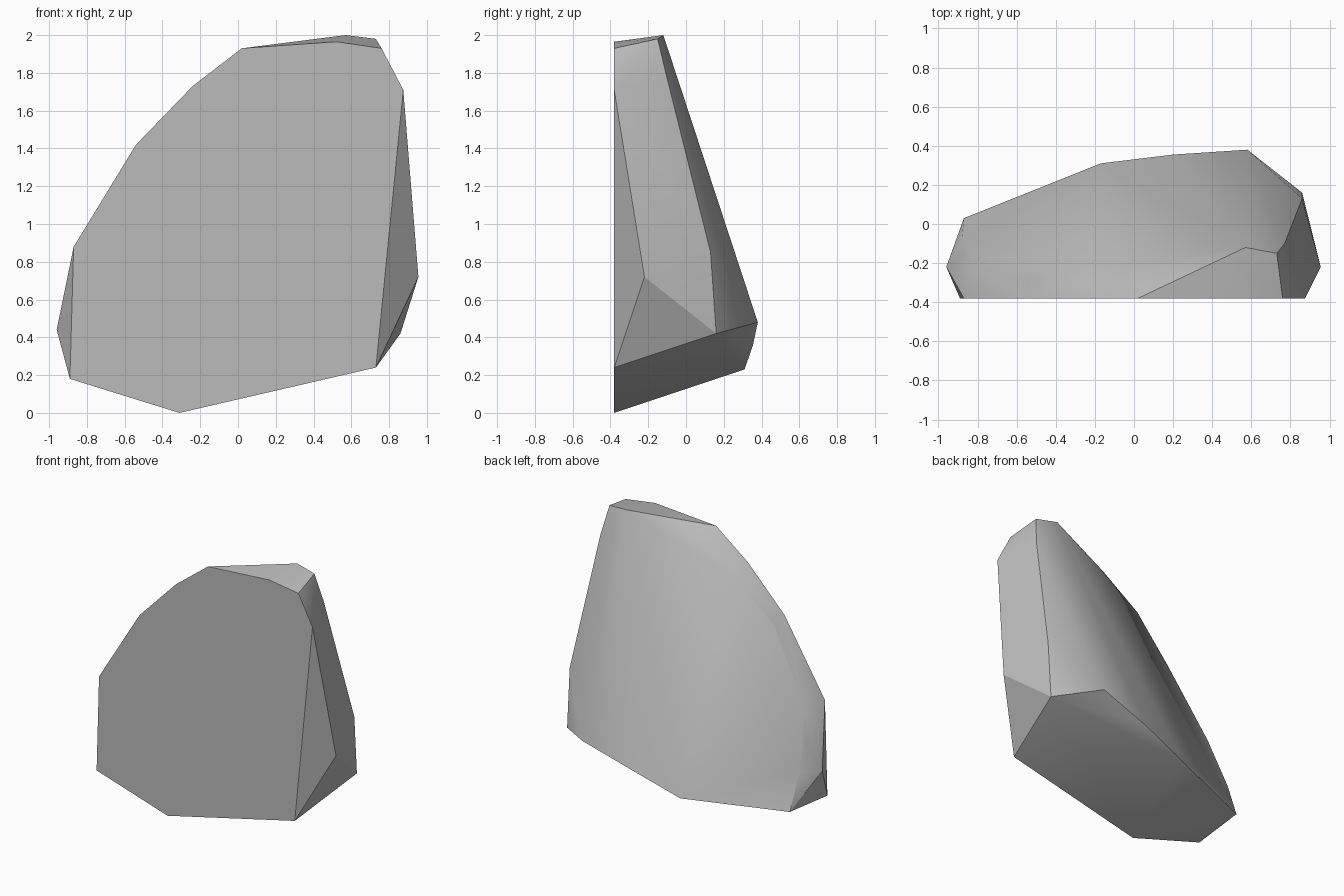
import bpy
import bmesh
import math

default_cube = bpy.data.objects.get("Cube")
if default_cube:
    bpy.data.objects.remove(default_cube, do_unlink=True)

FRONT_Y = -0.38

# Flat front face, as an outline in x and z
front_outline = [
    (-0.31, 0), (0.73, 0.24), (0.875, 1.71), (0.76, 1.93), (0.52, 1.965),
    (0.02, 1.93), (-0.24, 1.73), (-0.54, 1.42), (-0.87, 0.88), (-0.89, 0.18),
]

# Upper rim of the sloping back, from the right shoulder over the top to the left foot
back_rim = [
    (0.86, 0.13, 0.85), (0.77, -0.1, 1.77), (0.73, -0.15, 1.98), (0.57, -0.12, 2),
    (0.06, -0.245, 1.86), (-0.24, -0.25, 1.66), (-0.53, -0.28, 1.37),
    (-0.82, -0.21, 0.87), (-0.86, -0.15, 0.67), (-0.88, -0.07, 0.47),
]

# Lower back edge and the outermost corner on each side
back_foot = [
    (-0.87, 0.03, 0.21), (-0.17, 0.31, 0.23), (0.2, 0.355, 0.36),
    (0.58, 0.38, 0.48), (0.86, 0.16, 0.42),
]
side_corners = [(0.955, -0.22, 0.72), (-0.96, -0.22, 0.44)]


def make_material(name, colour):
    material = bpy.data.materials.new(name)
    material.use_nodes = True
    material.diffuse_color = colour
    for node in material.node_tree.nodes:
        if node.type == "BSDF_PRINCIPLED":
            node.inputs["Base Color"].default_value = colour
    return material


def make_hull(name, points, material):
    """Wrap the points in a faceted convex shell."""
    bm = bmesh.new()
    for point in points:
        bm.verts.new(point)
    bmesh.ops.convex_hull(bm, input=bm.verts[:])
    loose = [vert for vert in bm.verts if not vert.link_faces]
    bmesh.ops.delete(bm, geom=loose, context="VERTS")
    # Merge the triangles of the flat faces
    bmesh.ops.dissolve_limit(bm, angle_limit=math.radians(1),
                             verts=bm.verts[:], edges=bm.edges[:])
    bmesh.ops.recalc_face_normals(bm, faces=bm.faces[:])
    mesh = bpy.data.meshes.new(name)
    bm.to_mesh(mesh)
    bm.free()
    mesh.materials.append(material)
    hull = bpy.data.objects.new(name, mesh)
    bpy.context.collection.objects.link(hull)
    return hull


# Boulder with soft shading across its shallow edges
stone_grey = make_material("stone_grey", (0.5, 0.5, 0.5, 1))
front_points = [(x, FRONT_Y, z) for x, z in front_outline]
boulder = make_hull("boulder", front_points + back_rim + back_foot + side_corners, stone_grey)

bpy.ops.object.select_all(action="DESELECT")
boulder.select_set(True)
bpy.context.view_layer.objects.active = boulder
bpy.ops.object.shade_smooth_by_angle(angle=math.radians(30))
